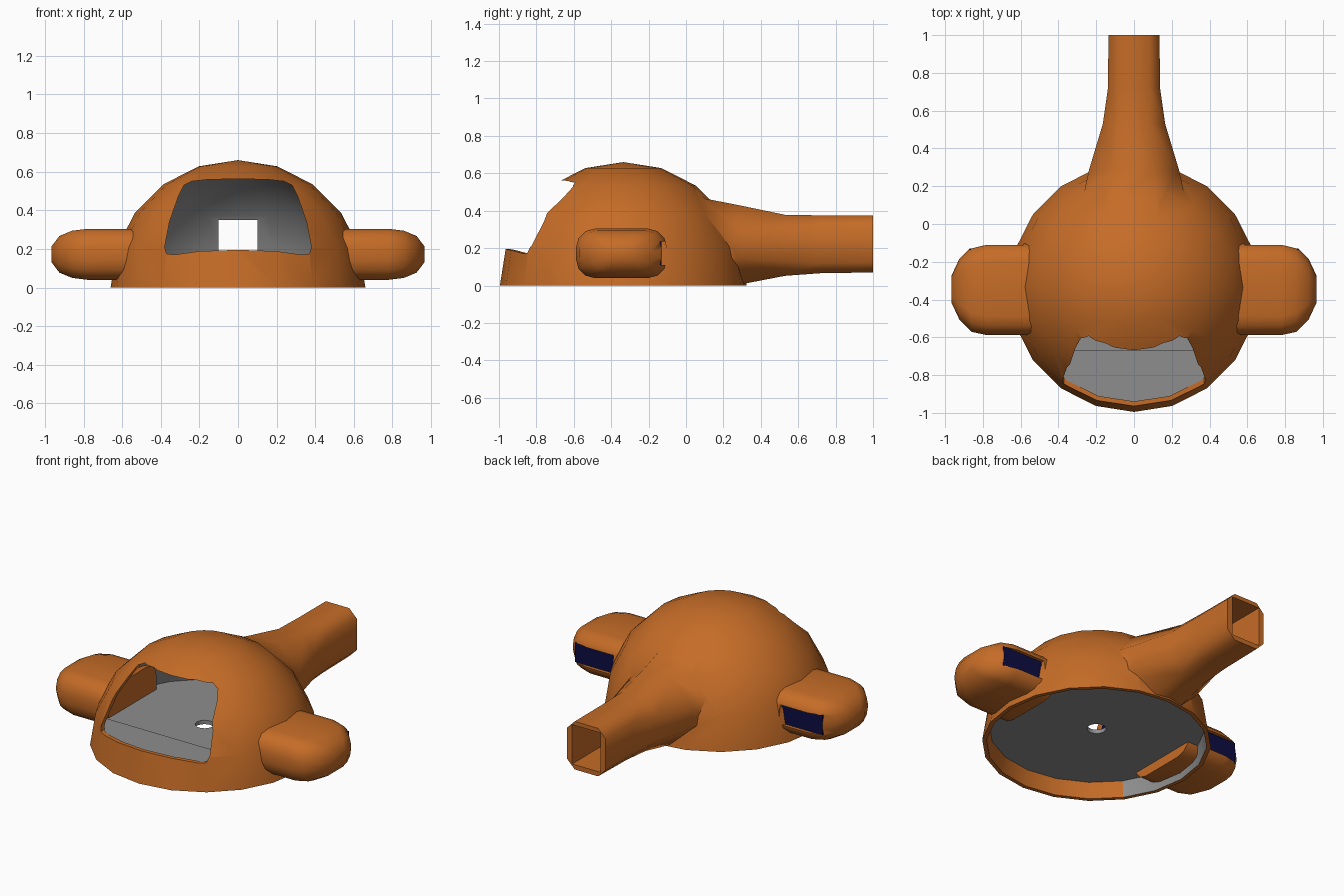
import bpy, bmesh, math
from mathutils import Vector, Matrix

if "Cube" in bpy.data.objects:
    bpy.data.objects.remove(bpy.data.objects["Cube"])

CENTER = Vector((0, -0.335, 0))
R_OUT, R_IN = 0.66, 0.635


def material(name, rgb):
    m = bpy.data.materials.new(name)
    m.diffuse_color = (*rgb, 1)
    m.use_nodes = True
    m.node_tree.nodes["Principled BSDF"].inputs["Base Color"].default_value = m.diffuse_color
    return m


ORANGE = material("orange_paint", (0.56, 0.15, 0.02))
GREY = material("interior_grey", (0.27, 0.27, 0.27))
NAVY = material("dark_navy", (0.004, 0.004, 0.055))


def finish(name, bm, mat):
    bmesh.ops.recalc_face_normals(bm, faces=bm.faces[:])
    me = bpy.data.meshes.new(name)
    bm.to_mesh(me)
    bm.free()
    ob = bpy.data.objects.new(name, me)
    bpy.context.collection.objects.link(ob)
    me.materials.append(mat)
    return ob


def activate(ob):
    bpy.ops.object.select_all(action='DESELECT')
    ob.select_set(True)
    bpy.context.view_layer.objects.active = ob


def smooth(ob, angle):
    activate(ob)
    bpy.ops.object.shade_smooth_by_angle(angle=math.radians(angle))


def boolean(ob, cutter, operation):
    mod = ob.modifiers.new("bool", 'BOOLEAN')
    mod.operation, mod.solver, mod.object = operation, 'EXACT', cutter
    activate(ob)
    bpy.ops.object.modifier_apply(modifier=mod.name)
    bpy.data.objects.remove(cutter)


def mirror(ob):
    mod = ob.modifiers.new("mirror", 'MIRROR')
    mod.use_clip = False
    activate(ob)
    bpy.ops.object.modifier_apply(modifier=mod.name)


def box(name, lo, hi, mat):
    bm = bmesh.new()
    bmesh.ops.create_cube(bm, size=1)
    for v in bm.verts:
        v.co = [l + (c + 0.5) * (h - l) for c, l, h in zip(v.co, lo, hi)]
    return finish(name, bm, mat)


def prism(name, points, place, a, b, mat):
    """Extrude a 2D outline between a and b; place(u, v, w) gives 3D."""
    bm = bmesh.new()
    ends = [[bm.verts.new(place(u, v, w)) for u, v in points] for w in (a, b)]
    bm.faces.new(ends[0])
    bm.faces.new(ends[1])
    for i in range(len(points)):
        j = (i + 1) % len(points)
        bm.faces.new((ends[0][i], ends[0][j], ends[1][j], ends[1][i]))
    return finish(name, bm, mat)


def loft(name, sections, n, place, mat):
    """Rounded rectangles (pos, centre u, centre v, half u, half v, radius)."""
    bm = bmesh.new()
    rings = []
    for w, cu, cv, hu, hv, r in sections:
        ring = []
        for k, (su, sv) in enumerate(((1, 1), (-1, 1), (-1, -1), (1, -1))):
            for i in range(n + 1):
                t = math.pi / 2 * (k + i / n)
                ring.append(bm.verts.new(place(
                    cu + su * (hu - r) + r * math.cos(t),
                    cv + sv * (hv - r) + r * math.sin(t), w)))
        rings.append(ring)
    for a, b in zip(rings, rings[1:]):
        for i in range(len(a)):
            j = (i + 1) % len(a)
            bm.faces.new((a[i], a[j], b[j], b[i]))
    bm.faces.new(rings[0])
    bm.faces.new(rings[-1])
    return finish(name, bm, mat)


def sphere(name, r, half):
    bm = bmesh.new()
    bmesh.ops.create_uvsphere(bm, u_segments=20, v_segments=10, radius=r,
                              matrix=Matrix.Translation(CENTER))
    if half:
        cut = bmesh.ops.bisect_plane(bm, geom=bm.verts[:] + bm.edges[:] + bm.faces[:],
                                     plane_co=(0, 0, 0), plane_no=(0, 0, 1),
                                     clear_inner=True)
        edges = [e for e in bm.edges if e.is_boundary]
        bmesh.ops.contextual_create(bm, geom=edges)
    return finish(name, bm, ORANGE)


along_y = lambda u, v, w: (u, w, v)
along_x = lambda u, v, w: (w, u, v)
along_z = lambda u, v, w: (u, v, w)

# Hollow dome joined to its tapering octagonal tail boom
shell = sphere("dome_shell_and_tail", R_OUT, True)
tail = []
for y, hw, lo, hi, r in ((0.0, 0.30, 0.004, 0.485, 0.17), (0.28, 0.24, 0.004, 0.43, 0.14),
                         (0.53, 0.165, 0.052, 0.378, 0.08), (0.72, 0.138, 0.066, 0.375, 0.055),
                         (1.0, 0.135, 0.07, 0.375, 0.053)):
    tail.append((y, 0, (lo + hi) / 2, hw, (hi - lo) / 2, r))
boolean(shell, loft("tail", tail, 1, along_y, ORANGE), 'UNION')
boolean(shell, sphere("hollow", R_IN, False), 'DIFFERENCE')

# Square bore through the boom
boolean(shell, box("bore", (-0.1, 0.12, 0.1), (0.1, 1.1, 0.35), ORANGE), 'DIFFERENCE')

# Windscreen opening
half = [(0.2, 0.188), (0.33, 0.17), (0.37, 0.175), (0.38, 0.21), (0.355, 0.34),
        (0.31, 0.47), (0.28, 0.53), (0.24, 0.55), (0.15, 0.56)]
outline = [(0, 0.195)] + half + [(0, 0.562)] + [(-x, z) for x, z in reversed(half)]
boolean(shell, prism("window", outline, along_y, -1.2, -0.4, ORANGE), 'DIFFERENCE')

# Inside of the dome: grey behind, navy front half, orange below the window
shell.data.materials.clear()
for m in (ORANGE, GREY, NAVY):
    shell.data.materials.append(m)
for p in shell.data.polygons:
    d = p.center - CENTER
    p.material_index = 0
    if d.length < 0.645 and p.normal.dot(d.normalized()) < -0.8:
        if d.z < 0.19:
            p.material_index = 0 if d.y < 0 and abs(d.x) < 0.42 else 1
        else:
            p.material_index = 2 if d.y < 0 else 1
smooth(shell, 48)

# Floor disc with a round hole
ring = [(0.636 * math.cos(i * math.pi / 10), CENTER.y + 0.636 * math.sin(i * math.pi / 10))
        for i in range(20)]
floor = prism("floor", ring, along_z, 0.1, 0.125, GREY)
hole = [(0.055 * math.cos(i * math.pi / 10), CENTER.y + 0.055 * math.sin(i * math.pi / 10))
        for i in range(20)]
boolean(floor, prism("hole", hole, along_z, 0, 0.3, GREY), 'DIFFERENCE')

# Raised shelf behind the windscreen sill
arc = [(0.618 * math.sin(t), CENTER.y - 0.618 * math.cos(t))
       for t in (math.radians(a) for a in range(-54, 55, 18))]
shelf = [(-0.5, -0.67)] + arc + [(0.5, -0.67)]
prism("front_shelf", shelf, along_z, 0.12, 0.168, GREY)

# Rounded side pods, recessed at the back
pod = [(x, -0.345, 0.172, hy, hz, r) for x, hy, hz, r in (
    (0.5, 0.243, 0.132, 0.10), (0.78, 0.243, 0.132, 0.10), (0.86, 0.226, 0.122, 0.10),
    (0.925, 0.16, 0.095, 0.085), (0.967, 0.07, 0.04, 0.038))]
pods = loft("side_pods", pod, 3, along_x, ORANGE)
boolean(pods, box("recess", (0.585, -0.135, 0.11), (0.87, 0, 0.235), ORANGE), 'DIFFERENCE')
mirror(pods)
smooth(pods, 48)

# Navy outlet panels at the bottom of the recesses
panels = box("pod_outlet_panels", (0.585, -0.138, 0.11), (0.87, -0.13, 0.235), NAVY)
mirror(panels)
